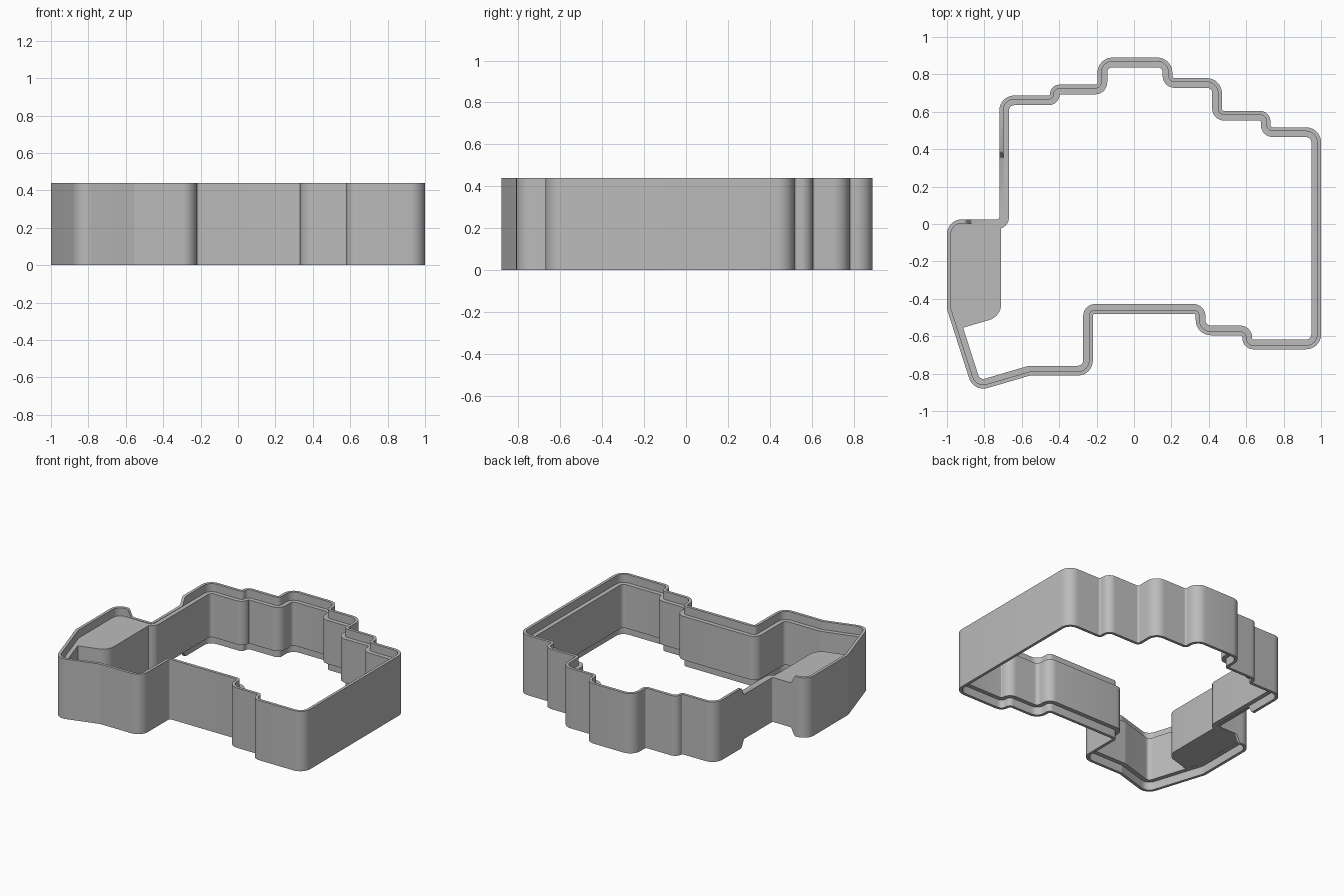
import bpy, bmesh, math
from mathutils import Vector

cube = bpy.data.objects.get("Cube")
if cube:
    bpy.data.objects.remove(cube, do_unlink=True)

HEIGHT, LEDGE, LIP, WALL = 0.44, 0.06, 0.021, 0.052
BIG, MID, TIGHT = 0.08, 0.058, 0.012

grey = bpy.data.materials.new("plain grey")
grey.use_nodes = True
grey.diffuse_color = (0.5, 0.5, 0.5, 1)
grey.node_tree.nodes["Principled BSDF"].inputs["Base Color"].default_value = (0.5, 0.5, 0.5, 1)


def ramp(a, b, rising, steps=8):
    """Straight run of points along which the rim eases down or up."""
    out = []
    for i in range(steps + 1):
        t = i / steps
        s = t * t * (3 - 2 * t)
        p = Vector(a).lerp(Vector(b), t)
        out.append((p.x, p.y, 0, 1 - s if rising else s))
    return out


def outline(corners, inset=0.0, arc=8):
    """Clockwise corners (x, y, radius, dip) -> rounded, inset loop of (x, y, dip)."""
    loop, n = [], len(corners)
    for i, (x, y, r, dip) in enumerate(corners):
        p = Vector((x, y))
        d0 = (p - Vector(corners[i - 1][:2])).normalized()
        d1 = (Vector(corners[(i + 1) % n][:2]) - p).normalized()
        n0, n1 = Vector((d0.y, -d0.x)), Vector((d1.y, -d1.x))
        p = p + (n0 + n1) * inset / (1 + n0.dot(n1))
        turn = d0.x * d1.y - d0.y * d1.x
        if r == 0 or abs(turn) < 0.01:
            loop.append((p.x, p.y, dip))
            continue
        side = 1 if turn < 0 else -1          # outward or inward corner
        r = max(r - side * inset, 0.001)
        angle = math.atan2(turn, d0.dot(d1))
        start = p - d0 * r * math.tan(abs(angle) / 2)
        centre = start + n0 * side * r
        for k in range(arc + 1):
            a = angle * k / arc
            v = start - centre
            q = centre + Vector((v.x * math.cos(a) - v.y * math.sin(a),
                                 v.x * math.sin(a) + v.y * math.cos(a)))
            loop.append((q.x, q.y, dip))
    return loop


def finish(name, bm):
    bmesh.ops.recalc_face_normals(bm, faces=bm.faces)
    mesh = bpy.data.meshes.new(name)
    bm.to_mesh(mesh)
    bm.free()
    mesh.materials.append(grey)
    obj = bpy.data.objects.new(name, mesh)
    bpy.context.collection.objects.link(obj)
    bpy.ops.object.select_all(action='DESELECT')
    obj.select_set(True)
    bpy.context.view_layer.objects.active = obj
    bpy.ops.object.shade_smooth_by_angle(angle=math.radians(30))


# Case outline, clockwise from the back corner on the -x side
corners = [
    (-0.72, 0.687, BIG, 0), (-0.45, 0.687, 0.006, 0), (-0.45, 0.745, 0.052, 0),
    (-0.195, 0.745, TIGHT, 0), (-0.195, 0.89, BIG, 0), (0.205, 0.89, BIG, 0),
    (0.205, 0.78, TIGHT, 0), (0.47, 0.78, BIG, 0), (0.47, 0.605, TIGHT, 0),
    (0.73, 0.605, MID, 0), (0.73, 0.517, TIGHT, 0), (1, 0.517, BIG, 0),
    (1, -0.67, BIG, 0), (0.58, -0.67, MID, 0), (0.58, -0.595, TIGHT, 0),
    (0.33, -0.595, BIG, 0), (0.33, -0.48, TIGHT, 0), (-0.22, -0.48, TIGHT, 0),
    (-0.22, -0.81, BIG, 0), (-0.555, -0.81, TIGHT, 0), (-0.858, -0.899, BIG, 0),
    (-1, -0.455, BIG, 0), (-1, 0.025, BIG, 0),
]
# Lowered rim around the inward corner
corners += ramp((-0.905, 0.025), (-0.865, 0.025), False)
corners += [(-0.72, 0.025, TIGHT, 1)]
corners += ramp((-0.72, 0.35), (-0.72, 0.39), True)

# Wall section swept round the outline: thin lips above and below a thicker body
section = [(0, 0, 1), (0, HEIGHT, -1), (LIP, HEIGHT, -1), (LIP, HEIGHT - LEDGE, 0),
           (WALL, HEIGHT - LEDGE, 0), (WALL, LEDGE, 0), (LIP, LEDGE, 0), (LIP, 0, 1)]
bm = bmesh.new()
rings = []
for inset, z, sign in section:
    rings.append([bm.verts.new((x, y, z + sign * dip * (LEDGE - 0.003)))
                  for x, y, dip in outline(corners, inset)])
for i, ring in enumerate(rings):
    nxt = rings[(i + 1) % len(rings)]
    for j in range(len(ring)):
        k = (j + 1) % len(ring)
        bm.faces.new((ring[j], ring[k], nxt[k], nxt[j]))
finish("case_wall", bm)

# Solid block filling the side pocket between the two ledges
block = [(-0.935, 0.008, 0, 0), (-0.71, 0.008, 0, 0), (-0.71, -0.495, 0.09, 0),
         (-0.90, -0.55, 0.01, 0), (-0.94, -0.565, 0, 0), (-0.985, -0.455, 0, 0),
         (-0.985, 0.008, 0.06, 0)]
bm = bmesh.new()
base = bm.faces.new([bm.verts.new((x, y, LEDGE + 0.001)) for x, y, _ in outline(block)])
top = bmesh.ops.extrude_face_region(bm, geom=[base], use_keep_orig=True)
bmesh.ops.translate(bm, vec=(0, 0, HEIGHT - 2 * LEDGE - 0.001),
                    verts=[v for v in top["geom"] if isinstance(v, bmesh.types.BMVert)])
finish("pocket_block", bm)
